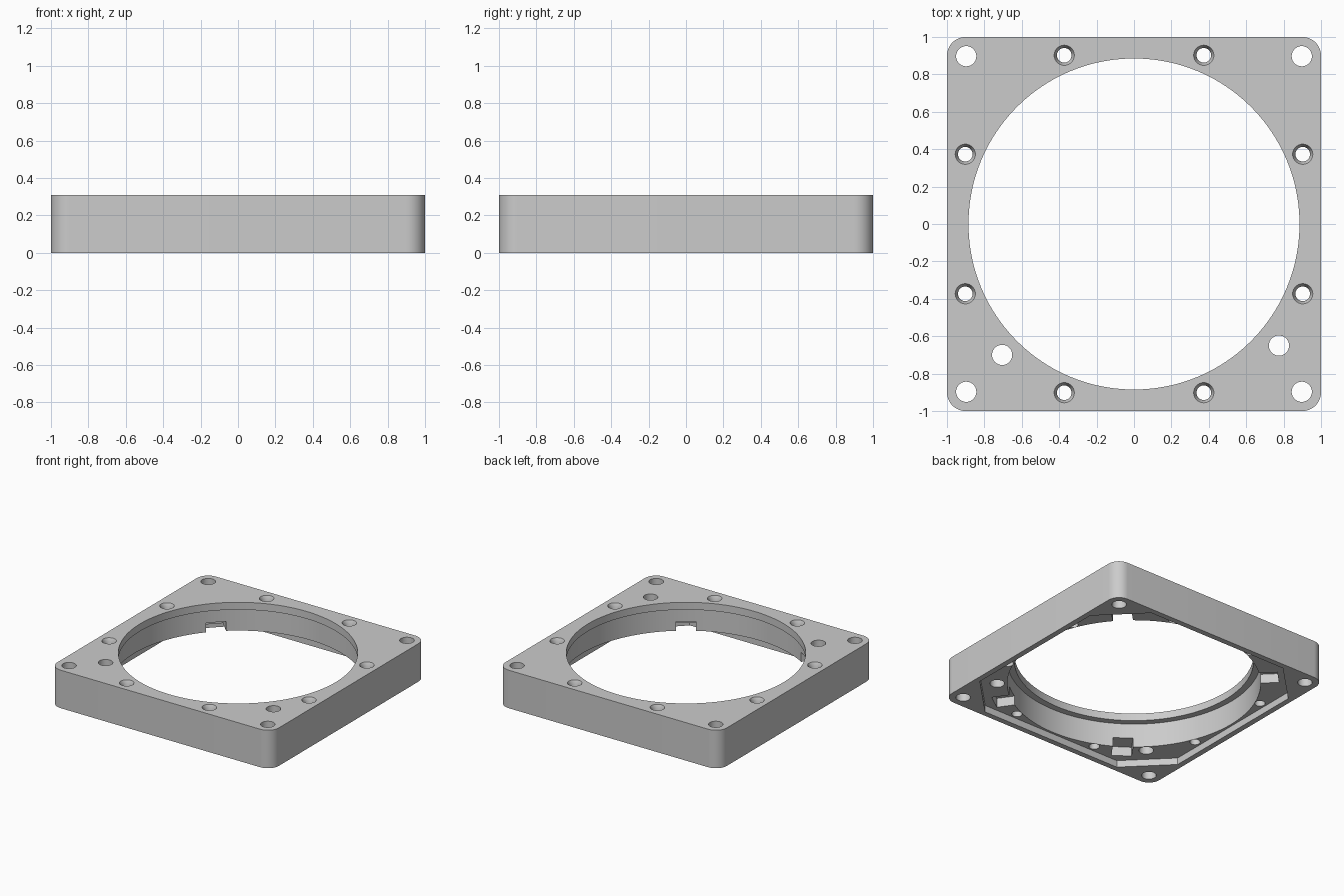
import bpy, bmesh, math
from math import sin, cos, radians

if "Cube" in bpy.data.objects:
    bpy.data.objects.remove(bpy.data.objects["Cube"])

H = 0.31          # total height
FLOOR = 0.055     # depth of the recess under the frame
LIP = 0.25        # underside of the inner lip

grey = bpy.data.materials.new("grey plastic")
grey.diffuse_color = (0.6, 0.6, 0.6, 1)
grey.use_nodes = True
grey.node_tree.nodes["Principled BSDF"].inputs["Base Color"].default_value = grey.diffuse_color


def prism(name, pts, z0, z1):
    """Extrude an outline straight up from z0 to z1."""
    bm = bmesh.new()
    face = bm.faces.new([bm.verts.new((x, y, z0)) for x, y in pts])
    ext = bmesh.ops.extrude_face_region(bm, geom=[face])
    for v in ext["geom"]:
        if isinstance(v, bmesh.types.BMVert):
            v.co.z = z1
    return finish(name, bm)


def cone(name, x, y, r0, r1, z0, z1, n=40):
    bm = bmesh.new()
    bmesh.ops.create_cone(bm, cap_ends=True, segments=n, radius1=r0, radius2=r1, depth=z1 - z0)
    bmesh.ops.translate(bm, verts=bm.verts, vec=(x, y, (z0 + z1) / 2))
    return finish(name, bm)


def finish(name, bm):
    bmesh.ops.recalc_face_normals(bm, faces=bm.faces)
    me = bpy.data.meshes.new(name)
    bm.to_mesh(me)
    bm.free()
    ob = bpy.data.objects.new(name, me)
    bpy.context.collection.objects.link(ob)
    return ob


# Rounded square body
R = 0.1
outline = []
for q, (sx, sy) in enumerate([(1, 1), (-1, 1), (-1, -1), (1, -1)]):
    for i in range(13):
        a = radians(90 * q + 7.5 * i)
        outline.append((sx * (1 - R) + R * cos(a), sy * (1 - R) + R * sin(a)))
frame = prism("frame", outline, 0, H)
frame.data.materials.append(grey)

cutters = []

# Shallow recess underneath, a square with cut corners
w, c = 0.955, 0.635
octagon = [(w, -c), (w, c), (c, w), (-c, w), (-w, c), (-w, -c), (-c, -w), (c, -w)]
cutters.append(prism("recess_cutter", octagon, -0.1, FLOOR))

# Large opening with a wider bore below the lip
cutters.append(cone("opening_cutter", 0, 0, 0.885, 0.885, -0.2, 0.5, 160))
cutters.append(cone("bore_cutter", 0, 0, 0.937, 0.937, -0.15, LIP, 160))

# Four clip notches around the bore
for deg in (45, 135, 235, 305):
    a = radians(deg)
    box = [(0.8, -0.075), (1.07, -0.075), (1.07, 0.075), (0.8, 0.075)]
    pts = [(x * cos(a) - y * sin(a), x * sin(a) + y * cos(a)) for x, y in box]
    cutters.append(prism("notch_cutter", pts, -0.05, 0.13))

# Plain through holes: corners and two cable holes
plain = [(sx * 0.897, sy * 0.897) for sx in (-1, 1) for sy in (-1, 1)]
plain += [(-0.705, -0.7), (0.775, -0.65)]
for x, y in plain:
    cutters.append(cone("hole_cutter", x, y, 0.054, 0.054, -0.1, 0.4))

# Countersunk screw holes, two per side
for sx in (-1, 1):
    for sy in (-1, 1):
        for x, y in ((0.373, 0.902), (0.902, 0.373)):
            cutters.append(cone("screw_cutter", sx * x, sy * y, 0.039, 0.039, -0.1, 0.4))
            cutters.append(cone("sink_cutter", sx * x, sy * y, 0.039, 0.0565, H - 0.03, H + 0.005))

for cut in cutters:
    m = frame.modifiers.new(cut.name, "BOOLEAN")
    m.operation, m.solver, m.object = "DIFFERENCE", "EXACT", cut

# Apply the cuts, then drop the cutters
bpy.context.view_layer.objects.active = frame
frame.select_set(True)
for m in list(frame.modifiers):
    bpy.ops.object.modifier_apply(modifier=m.name)
for cut in cutters:
    bpy.data.objects.remove(cut, do_unlink=True)

bpy.ops.object.select_all(action="DESELECT")
frame.select_set(True)
bpy.ops.object.shade_smooth_by_angle(angle=radians(30))
